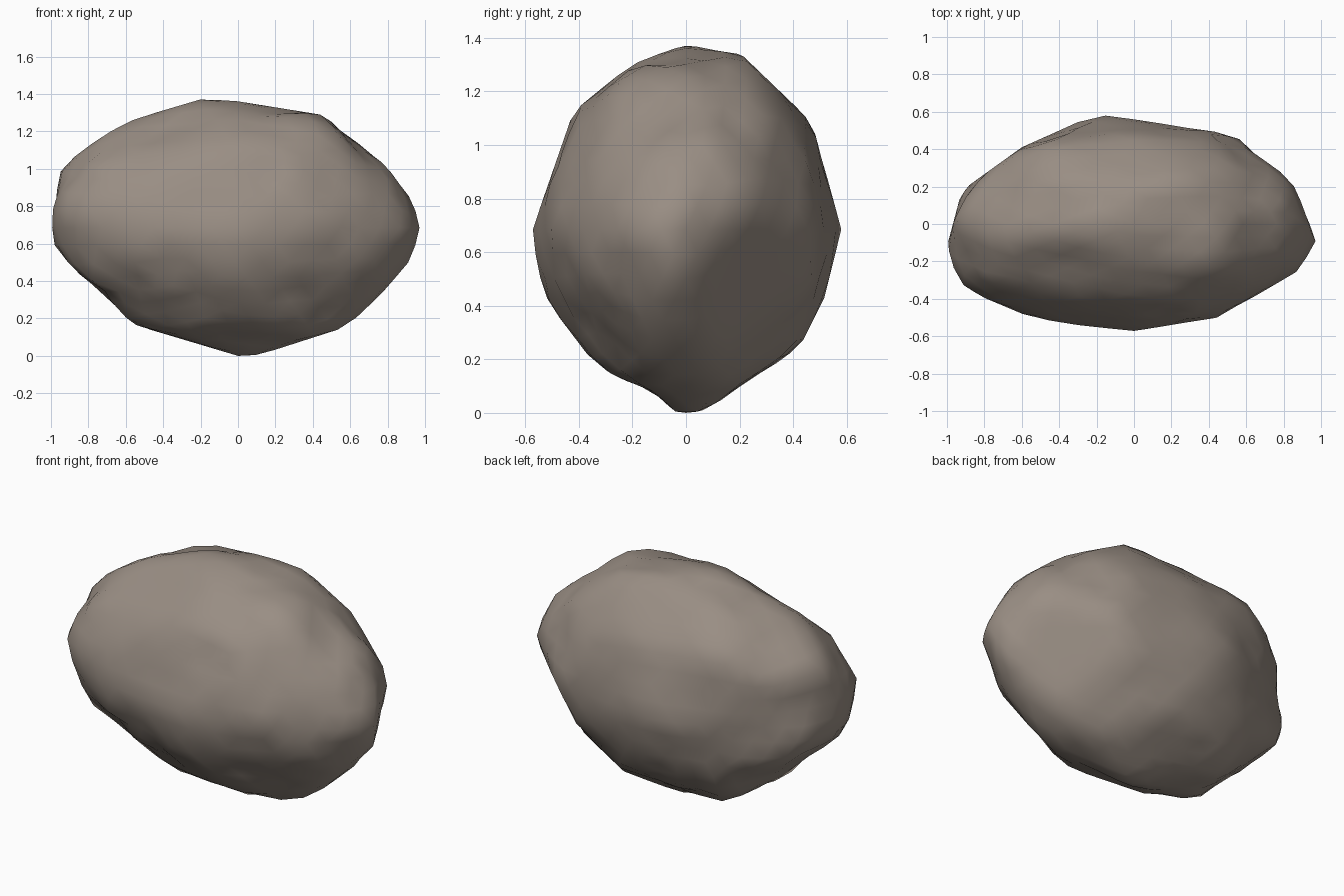
import bpy
import bmesh
import math
from mathutils import Vector, noise

default_cube = bpy.data.objects.get("Cube")
if default_cube:
    bpy.data.objects.remove(default_cube, do_unlink=True)

# Half sizes of the plain ellipsoid that the boulder is carved from
HALF = Vector((1.0, 0.585, 0.705))


class Outline:
    """A rough outline about the centre, in a plane turned and tilted."""

    def __init__(self, turn, tilt, points):
        a, e = math.radians(turn), math.radians(tilt)
        self.across = Vector((math.cos(a), math.sin(a), 0))
        self.up = Vector((-math.sin(a) * math.sin(e),
                          math.cos(a) * math.sin(e), math.cos(e)))
        normal = self.across.cross(self.up)
        self.normal = Vector(n / h for n, h in zip(normal, HALF)).normalized()
        self.points = [Vector(p) for p in points]

    def flatten(self, p):
        return Vector((p.dot(self.across), p.dot(self.up)))

    def reach(self, q):
        """How many times q fits between the centre and the outline."""
        following = self.points[1:] + self.points[:1]
        for p0, p1 in zip(self.points, following):
            if p0.cross(q) >= 0 and q.cross(p1) >= 0:
                return p0.cross(p1) / q.cross(p1 - p0)
        return 1.0


# Corners of the boulder, counter-clockwise in each plane
lengthwise = Outline(0, 0, [
    (1, .08), (.78, .34), (.47, .6), (-.15, .7), (-.62, .57), (-.98, .3),
    (-1, -.08), (-.91, -.25), (-.62, -.5), (.05, -.7), (.58, -.53),
    (.95, -.18)])
level = Outline(0, 90, [
    (1, -.05), (.8, .31), (.52, .48), (-.2, .59), (-.6, .41), (-.92, .18),
    (-1, -.12), (-.93, -.34), (-.55, -.5), (-.05, -.58), (.45, -.5),
    (.88, -.25)])
crosswise = Outline(90, 0, [
    (.58, 0), (.47, .4), (.21, .65), (.03, .7), (-.2, .62), (-.42, .44),
    (-.59, -.05), (-.51, -.28), (-.32, -.53), (-.13, -.6), (-.02, -.7),
    (.16, -.66), (.37, -.54), (.51, -.28)])
front_slant = Outline(30, 30, [
    (.85, .01), (.65, .33), (.32, .61), (-.18, .73), (-.81, .55),
    (-.97, .19), (-.85, -.14), (-.28, -.56), (.16, -.69), (.46, -.67),
    (.79, -.39)])
back_slant = Outline(210, 30, [
    (.97, -.03), (.83, .22), (.18, .61), (-.31, .71), (-.53, .54),
    (-.76, .47), (-.85, .19), (-.59, -.29), (-.34, -.52), (.26, -.71),
    (.9, -.31)])
under_slant = Outline(140, -30, [
    (.8, .09), (.64, .38), (.26, .62), (-.03, .72), (-.59, .62),
    (-.85, .22), (-.73, -.1), (-.38, -.5), (.09, -.66), (.43, -.69),
    (.81, -.37)])
OUTLINES = [lengthwise, level, crosswise, front_slant, back_slant, under_slant]


def boulder_point(d):
    """Blend the outlines for a direction, add lumps, stay inside them all."""
    p = d * HALF
    total = weight_sum = 0.0
    limit = 2.0
    nearest = 1.0
    for outline in OUTLINES:
        q = outline.flatten(p)
        if q.length < 0.001:
            continue
        offset = d.dot(outline.normal)
        stretch = outline.reach(q)
        weight = 1.0 / (offset ** 2 + 0.004)
        total += weight * stretch * math.sqrt(max(0.0, 1 - offset ** 2))
        weight_sum += weight
        limit = min(limit, stretch)
        nearest = min(nearest, abs(offset))
    away = min(1.0, nearest / 0.15)
    lumps = 0.03 * noise.noise(p * 3.5 + Vector((4, 1, 7)))
    grain = 0.045 * noise.noise(p * 6.5 + Vector((2, 9, 3)))
    radius = total / weight_sum - 0.012 * away
    radius += (0.4 + 0.6 * away) * (lumps + grain)
    return p * min(radius, limit)


# Boulder
mesh = bpy.data.meshes.new("boulder")
bm = bmesh.new()
bmesh.ops.create_icosphere(bm, subdivisions=4, radius=1.0)
for v in bm.verts:
    v.co = boulder_point(v.co.normalized())
for f in bm.faces:
    f.smooth = True

# Stand it on the ground
lowest = min(v.co.z for v in bm.verts)
bmesh.ops.translate(bm, verts=bm.verts, vec=(0, 0, -lowest))
bm.to_mesh(mesh)
bm.free()
boulder = bpy.data.objects.new("boulder", mesh)
bpy.context.collection.objects.link(boulder)

# Stone colour
stone = bpy.data.materials.new("warm_grey_stone")
stone.use_nodes = True
colour = (0.32, 0.27, 0.23, 1.0)
stone.diffuse_color = colour
stone.node_tree.nodes["Principled BSDF"].inputs["Base Color"].default_value = colour
mesh.materials.append(stone)
